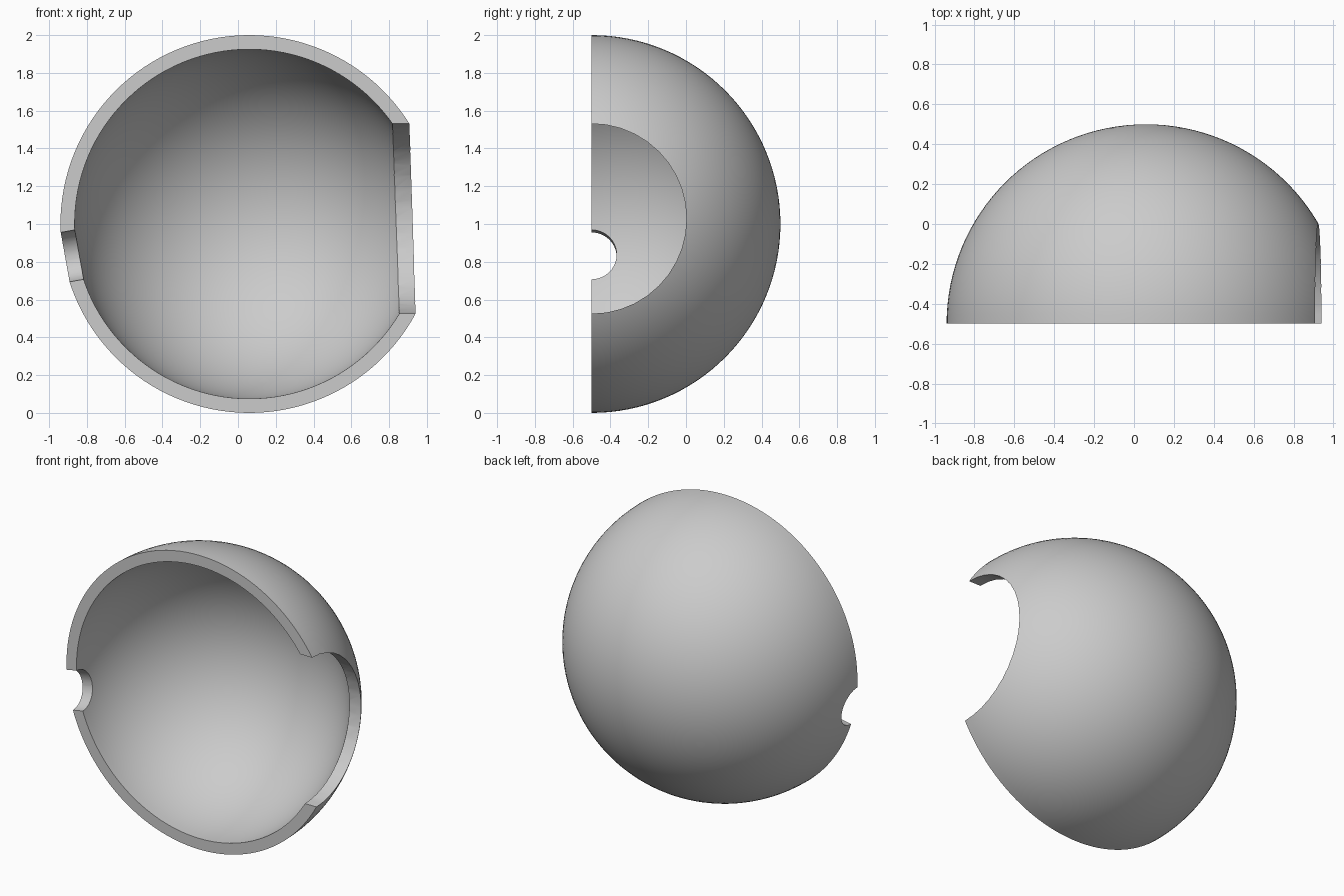
import bpy, bmesh, math
from mathutils import Matrix, Vector

if "Cube" in bpy.data.objects:
    bpy.data.objects.remove(bpy.data.objects["Cube"])

CENTER = Vector((0.06, -0.5, 1.0))
R_OUT, R_IN = 1.0, 0.925
RINGS, SEGS = 32, 128


def arc(radius):
    # quarter circle from the pole (+y) to the rim
    return [(radius * math.sin(i / RINGS * math.pi / 2), radius * math.cos(i / RINGS * math.pi / 2))
            for i in range(RINGS + 1)]


# Half shell: closed profile revolved about the y axis
bm = bmesh.new()
profile = arc(R_OUT) + arc(R_IN)[::-1]
verts = [bm.verts.new((x, y, 0)) for x, y in profile]
edges = [bm.edges.new(pair) for pair in zip(verts, verts[1:])]
bmesh.ops.spin(bm, geom=verts + edges, cent=(0, 0, 0), axis=(0, 1, 0),
               angle=2 * math.pi, steps=SEGS, use_duplicate=False)
bmesh.ops.remove_doubles(bm, verts=bm.verts, dist=1e-4)
bmesh.ops.dissolve_degenerate(bm, edges=bm.edges, dist=1e-5)
bmesh.ops.recalc_face_normals(bm, faces=bm.faces)
mesh = bpy.data.meshes.new("half_shell")
bm.to_mesh(mesh)
bm.free()
shell = bpy.data.objects.new("half_shell", mesh)
shell.location = CENTER
bpy.context.collection.objects.link(shell)


def cut_hole(name, location, direction, radius, depth):
    # round opening bored through the shell wall
    bpy.ops.mesh.primitive_cylinder_add(vertices=40, radius=radius, depth=depth, location=location)
    cutter = bpy.context.object
    cutter.name = name
    cutter.rotation_euler = Vector(direction).to_track_quat('Z', 'Y').to_euler()
    cutter.hide_render = True
    bpy.context.view_layer.objects.active = shell
    mod = shell.modifiers.new(name, 'BOOLEAN')
    mod.operation = 'DIFFERENCE'
    mod.solver = 'EXACT'
    mod.object = cutter
    bpy.ops.object.modifier_apply(modifier=mod.name)
    bpy.data.objects.remove(cutter, do_unlink=True)


# Large opening on the right, small radial opening low on the left
cut_hole("large_opening", (1.0, -0.5, 1.028), (1, 0, 0), 0.503, 0.8)
radial = Vector((-0.984, 0, -0.177))
cut_hole("small_opening", CENTER + radial * 0.96, radial, 0.133, 0.4)

# Smooth skin with crisp rims
bpy.ops.object.select_all(action='DESELECT')
shell.select_set(True)
bpy.context.view_layer.objects.active = shell
bpy.ops.object.shade_smooth_by_angle(angle=math.radians(30))
